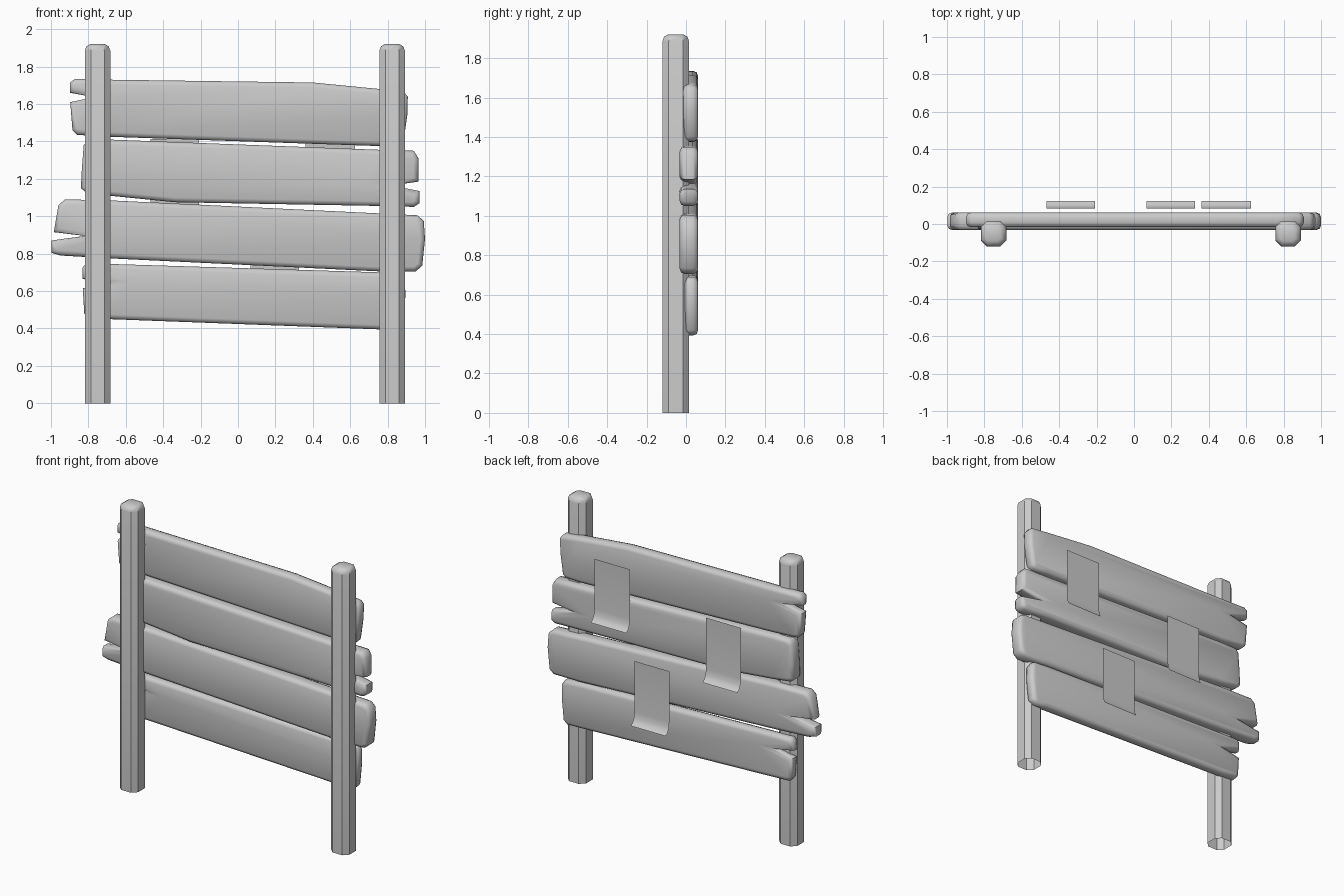
import bpy, bmesh, math
from mathutils import Vector

if "Cube" in bpy.data.objects:
    bpy.data.objects.remove(bpy.data.objects["Cube"])


def loft(name, rings, closed=True, cap_start=False, cap_end=False, angle=55):
    """Bridge consecutive rings of 3D points into one smooth-shaded object."""
    bm = bmesh.new()
    loops = [[bm.verts.new(p) for p in ring] for ring in rings]
    n = len(loops[0])
    for a, b in zip(loops, loops[1:]):
        for i in range(n if closed else n - 1):
            j = (i + 1) % n
            bm.faces.new((a[i], a[j], b[j], b[i]))
    if cap_start:
        bm.faces.new(loops[0])
    if cap_end:
        bm.faces.new(loops[-1])
    bmesh.ops.recalc_face_normals(bm, faces=bm.faces)
    me = bpy.data.meshes.new(name)
    bm.to_mesh(me)
    bm.free()
    ob = bpy.data.objects.new(name, me)
    bpy.context.collection.objects.link(ob)
    bpy.ops.object.select_all(action='DESELECT')
    ob.select_set(True)
    bpy.context.view_layer.objects.active = ob
    bpy.ops.object.shade_smooth_by_angle(angle=math.radians(angle))
    return ob


def inset(pts, d):
    """Offset a 2D outline inwards with sharp mitres."""
    pts = [Vector(p) for p in pts]
    n = len(pts)
    area = sum(pts[i].cross(pts[(i + 1) % n]) for i in range(n))
    s = 1 if area > 0 else -1
    out = []
    for i, p in enumerate(pts):
        e1 = (p - pts[i - 1]).normalized()
        e2 = (pts[(i + 1) % n] - p).normalized()
        n1, n2 = Vector((-e1.y, e1.x)) * s, Vector((-e2.y, e2.x)) * s
        out.append(p + (n1 + n2) * d / max(1 + n1.dot(n2), 0.05))
    return out


def post(name, cx):
    h, c = 0.068, 0.032
    k = h - c
    outline = [(h, k), (k, h), (-k, h), (-h, k), (-h, -k), (-k, -h), (k, -h), (h, -k)]
    rings = []
    for z, d in ((0, 0), (1.885, 0), (1.908, 0.008), (1.92, 0.028)):
        rings.append([(cx + p.x, -0.052 + p.y, z) for p in inset(outline, d)])
    loft(name, rings, cap_end=True, angle=40)


def plank(name, outline, front):
    back = 0.061
    rings = []
    for y, d in ((front, .025), (front + .007, .007), (front + .025, 0),
                 (back - .025, 0), (back - .007, .007), (back, .025)):
        rings.append([(p.x, y, p.y) for p in inset(outline, d)])
    loft(name, rings, cap_start=True, cap_end=True)


def paper(name, x0, x1, top, bottom):
    profile = [(.083, top), (.083, bottom + .08), (.089, bottom + .04),
               (.102, bottom + .015), (.122, bottom)]
    loft(name, [[(x, y, z) for x in (x0, x1)] for y, z in profile], closed=False)


# Two chamfered posts, open underneath
post("left_post", -0.751)
post("right_post", 0.824)

# Four crooked planks with split ends (x, z outlines)
plank("top_plank", [
    (-.87, 1.735), (-.69, 1.73), (.4, 1.715), (.76, 1.68), (.885, 1.665), (.908, 1.64),
    (.905, 1.54), (.885, 1.40), (.86, 1.377), (.76, 1.375), (-.69, 1.425), (-.86, 1.435),
    (-.885, 1.46), (-.897, 1.61), (-.77, 1.637), (-.898, 1.66), (-.898, 1.715)], -.017)
plank("upper_middle_plank", [
    (-.80, 1.41), (-.69, 1.41), (.76, 1.355), (.94, 1.35), (.965, 1.31), (.965, 1.185),
    (.82, 1.165), (.97, 1.135), (.97, 1.07), (.94, 1.05), (.76, 1.055), (-.34, 1.075),
    (-.69, 1.11), (-.81, 1.125), (-.84, 1.15), (-.835, 1.25), (-.825, 1.38)], -.032)
plank("lower_middle_plank", [
    (-.925, 1.09), (-.69, 1.085), (.76, 1.015), (.96, 1.005), (.993, .975), (1.0, .88),
    (.985, .735), (.95, .705), (.76, .705), (-.69, .775), (-.95, .79), (-.998, .805),
    (-.998, .87), (-.82, .895), (-.985, .915), (-.96, 1.06)], -.032)
plank("bottom_plank", [
    (-.81, .748), (-.69, .745), (.76, .70), (.87, .69), (.893, .66), (.895, .57),
    (.88, .42), (.85, .393), (.76, .395), (-.69, .45), (-.80, .455), (-.822, .48),
    (-.83, .615), (-.70, .643), (-.832, .665), (-.832, .725)], -.01)

# Three notices with curled lower edges
paper("upper_notice", .36, .625, 1.585, 1.17)
paper("middle_notice", -.468, -.208, 1.412, .99)
paper("lower_notice", .066, .326, .977, .555)
